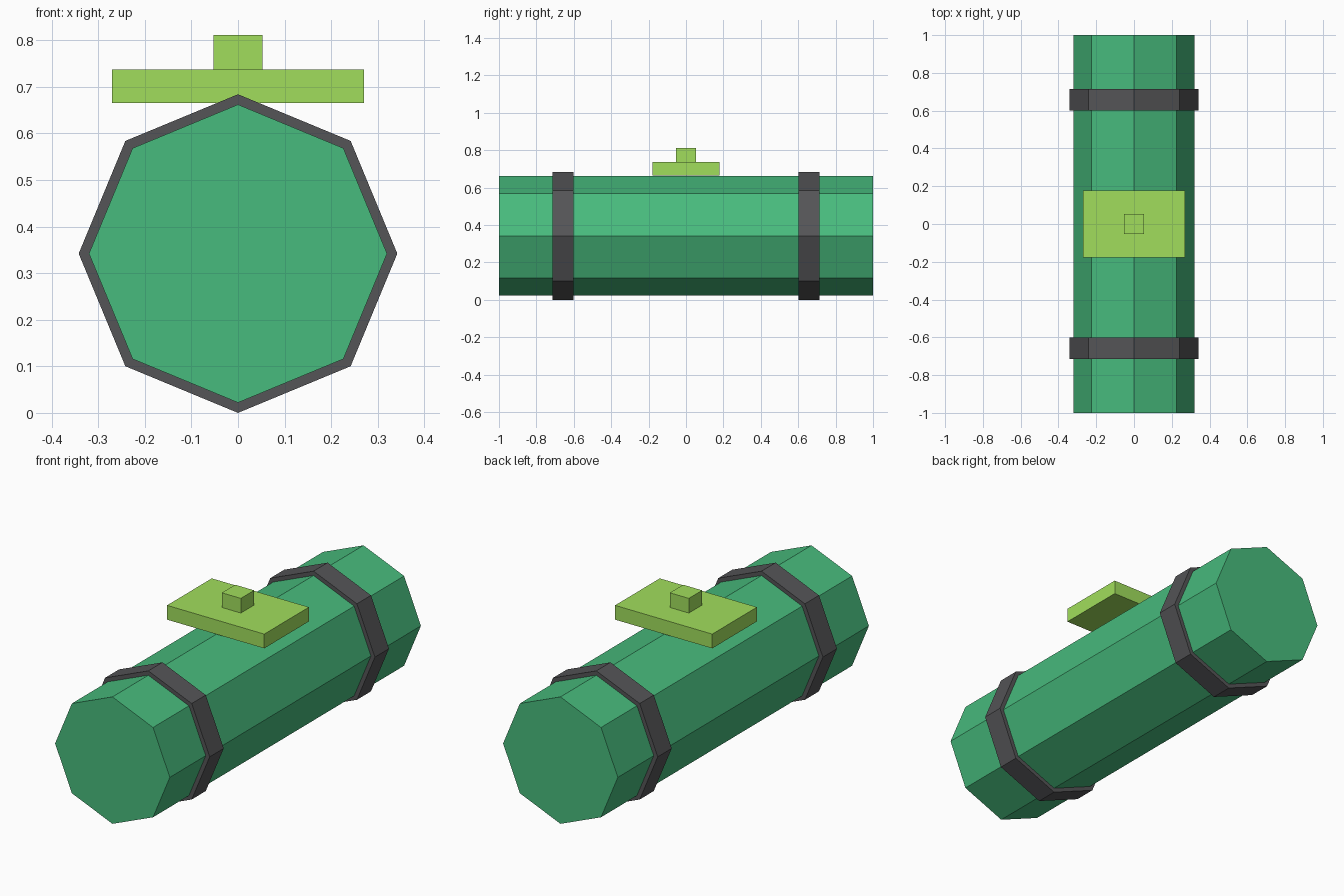
import bpy, bmesh
from math import pi
from mathutils import Matrix

if "Cube" in bpy.data.objects:
    bpy.data.objects.remove(bpy.data.objects["Cube"])

AXIS_Z = 0.342  # height of the barrel's centre line


def material(name, color):
    m = bpy.data.materials.new(name)
    m.diffuse_color = (*color, 1)
    m.use_nodes = True
    m.node_tree.nodes["Principled BSDF"].inputs["Base Color"].default_value = m.diffuse_color
    return m


def add_object(name, bm, mat):
    mesh = bpy.data.meshes.new(name)
    bm.to_mesh(mesh)
    bm.free()
    mesh.materials.append(mat)
    obj = bpy.data.objects.new(name, mesh)
    bpy.context.collection.objects.link(obj)


def octagon_prism(name, radius, length, y, mat):
    # eight-sided prism along y, with a corner pointing straight up
    bm = bmesh.new()
    place = Matrix.Translation((0, y, AXIS_Z)) @ Matrix.Rotation(pi / 2, 4, 'X')
    bmesh.ops.create_cone(bm, cap_ends=True, segments=8, radius1=radius,
                          radius2=radius, depth=length, matrix=place)
    add_object(name, bm, mat)


def box(name, size, z0, z1, mat):
    bm = bmesh.new()
    place = Matrix.Translation((0, 0, (z0 + z1) / 2)) @ Matrix.Diagonal((*size, z1 - z0, 1))
    bmesh.ops.create_cube(bm, size=1, matrix=place)
    add_object(name, bm, mat)


green = material("green", (0.064, 0.50, 0.205))
dark = material("dark_grey", (0.09, 0.09, 0.095))
lime = material("lime", (0.355, 0.73, 0.107))

# Barrel
octagon_prism("barrel", 0.32, 2.0, 0, green)

# Bands near both ends
for name, y in (("front_band", -0.658), ("back_band", 0.658)):
    octagon_prism(name, 0.342, 0.112, y, dark)

# Top plate and its knob
box("top_plate", (0.542, 0.356), 0.665, 0.737, lime)
box("knob", (0.106, 0.106), 0.737, 0.811, lime)
